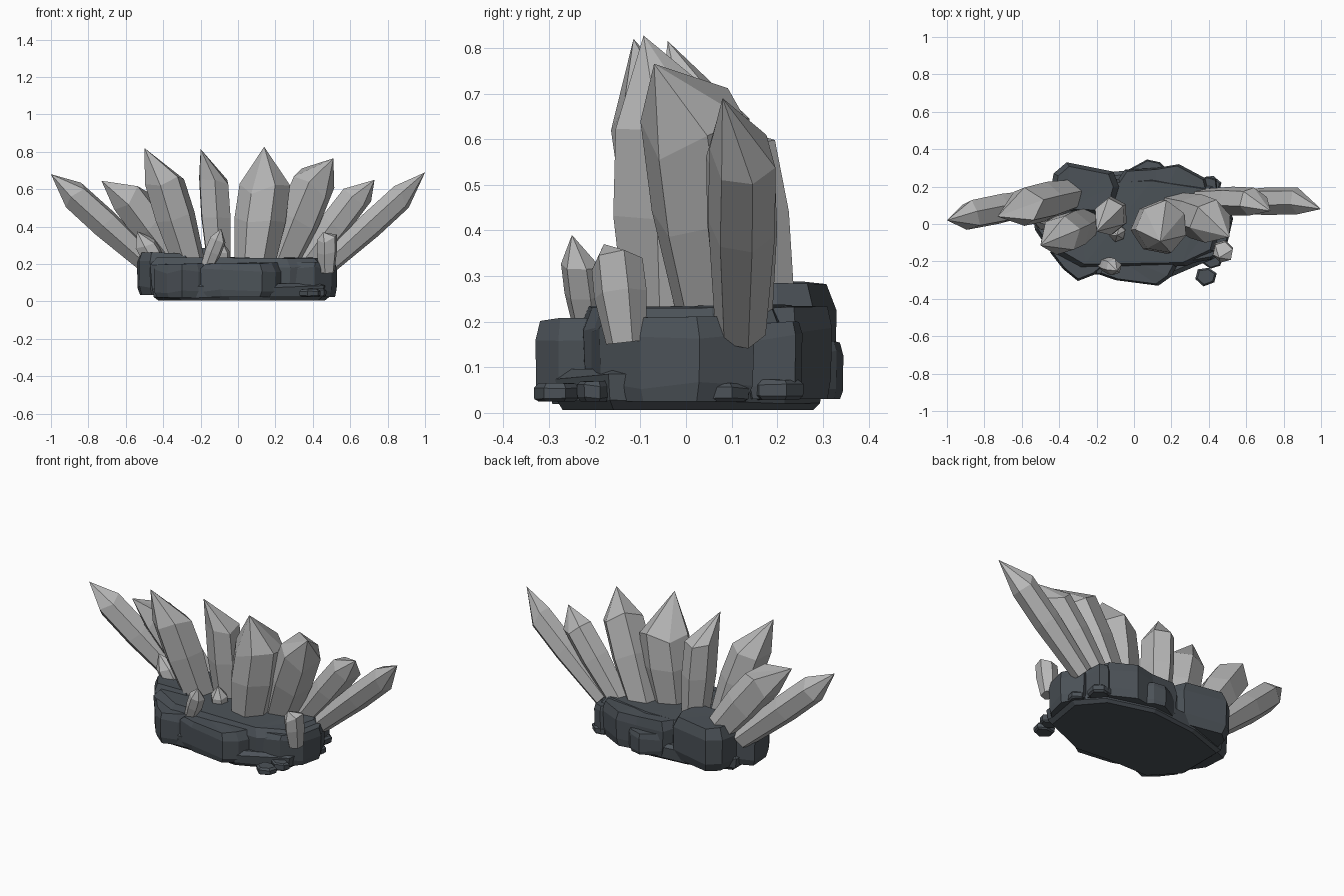
import bpy, bmesh, math, random
from mathutils import Vector

random.seed(7)


def material(name, rgb):
    m = bpy.data.materials.new(name)
    m.diffuse_color = (*rgb, 1)
    return m


CRYSTAL = material("pale grey crystal", (0.47, 0.47, 0.47))
ROCK = material("slate rock", (0.072, 0.085, 0.098))


def finish(bm, name, mat):
    bmesh.ops.recalc_face_normals(bm, faces=bm.faces)
    me = bpy.data.meshes.new(name)
    bm.to_mesh(me)
    bm.free()
    me.materials.append(mat)
    ob = bpy.data.objects.new(name, me)
    bpy.context.collection.objects.link(ob)
    return ob


def skin(bm, rings):
    """Bridge a stack of equally sized vertex rings with quads."""
    n = len(rings[0])
    for a, b in zip(rings, rings[1:]):
        for i in range(n):
            j = (i + 1) % n
            bm.faces.new((a[i], a[j], b[j], b[i]))


def crystal(name, base, shoulder, tip, r, sides=6, turn=0.3, depth=1.0):
    """Faceted shaft, widening to an uneven shoulder, closing to a point."""
    base, shoulder, tip = Vector(base), Vector(shoulder), Vector(tip)
    axis = (shoulder - base).normalized()
    u = axis.cross(Vector((0, 1, 0))).normalized()
    v = axis.cross(u) * depth
    bm = bmesh.new()
    wob = [random.uniform(0.95, 1.06) for _ in range(sides)]
    lift = [random.uniform(-0.35, 0.35) * r for _ in range(sides)]
    rings = []
    for t, s, k in ((0, 0.74, 0), (0.6, 0.98, 0.4), (1, 0.96, 1)):
        c = base.lerp(shoulder, t)
        ring = []
        for i in range(sides):
            a = turn + math.tau * i / sides
            d = (u * math.cos(a) + v * math.sin(a)) * r * s * wob[i]
            ring.append(bm.verts.new(c + d + axis * lift[i] * k))
        rings.append(ring)
    skin(bm, rings)
    bm.faces.new(rings[0])
    p = bm.verts.new(tip)
    for i in range(sides):
        bm.faces.new((rings[-1][i], rings[-1][(i + 1) % sides], p))
    return finish(bm, name, CRYSTAL)


def rock(name, outline, z0, z1, inset=0.88, rough=0.012, tilt=0.0):
    """Slab from a plan outline, with uneven chamfered top and bottom edges."""
    n = len(outline)
    cx = sum(p[0] for p in outline) / n
    cy = sum(p[1] for p in outline) / n
    h = z1 - z0
    bm = bmesh.new()
    rings = []
    for t, s, k in ((0, inset, 0), (0.2, 0.98, 1), (0.8, 1.0, 1.5), (1, inset, 0.5)):
        rings.append([bm.verts.new((cx + (x - cx) * s, cy + (y - cy) * s,
                      z0 + h * t + t * (x - cx) * tilt + k * random.uniform(-rough, rough * 0.6)))
                      for x, y in outline])
    skin(bm, rings)
    for ring in (rings[0], rings[-1]):
        f = bm.faces.new(ring)
        bmesh.ops.triangulate(bm, faces=[f])
    return finish(bm, name, ROCK)


# Large fan of crystals, left to right
crystal("crystal_far_left", (-0.46, 0.13, 0.19), (-0.89, 0.045, 0.58), (-1.0, 0.02, 0.68), 0.085)
crystal("crystal_left", (-0.31, 0.16, 0.19), (-0.58, 0.095, 0.55), (-0.73, 0.04, 0.645), 0.11)
crystal("crystal_tall_left", (-0.25, 0.01, 0.16), (-0.40, -0.065, 0.65), (-0.50, -0.115, 0.82), 0.113)
crystal("crystal_centre_left", (-0.1, 0.06, 0.16), (-0.13, 0.04, 0.64), (-0.20, -0.04, 0.815), 0.09, 6, 0.6, 1.15)
crystal("crystal_centre", (0.09, -0.02, 0.16), (0.15, -0.015, 0.61), (0.14, -0.093, 0.827), 0.145, 7, 0.1)
crystal("crystal_tall_right", (0.21, 0.08, 0.16), (0.405, 0.015, 0.63), (0.51, -0.07, 0.765), 0.12)
crystal("crystal_right", (0.34, 0.13, 0.18), (0.64, 0.12, 0.57), (0.73, 0.07, 0.65), 0.083)
crystal("crystal_far_right", (0.46, 0.12, 0.18), (0.87, 0.125, 0.555), (1.0, 0.08, 0.69), 0.075)

# Small shards near the front
crystal("shard_left", (-0.42, 0.03, 0.18), (-0.495, 0.025, 0.31), (-0.54, 0.02, 0.375), 0.06)
crystal("shard_front", (-0.17, -0.21, 0.17), (-0.11, -0.23, 0.32), (-0.09, -0.25, 0.39), 0.045)
crystal("shard_middle", (-0.09, -0.04, 0.18), (-0.09, -0.05, 0.28), (-0.09, -0.06, 0.33), 0.05)
crystal("shard_right", (0.475, -0.13, 0.155), (0.475, -0.15, 0.335), (0.455, -0.18, 0.37), 0.06)

# Rock bed: broad bottom plate and main slab
rock("bottom_plate", [(-0.46, -0.12), (-0.32, -0.27), (-0.05, -0.27), (0.18, -0.29), (0.46, -0.17),
                      (0.5, 0.08), (0.38, 0.22), (0.1, 0.3), (-0.2, 0.27), (-0.46, 0.18)], 0.006, 0.1, 0.93, 0.008)
rock("main_slab", [(-0.47, -0.13), (-0.29, -0.235), (0.28, -0.225), (0.44, -0.15), (0.5, 0.06),
                   (0.42, 0.2), (0.1, 0.25), (-0.3, 0.23), (-0.48, 0.12)], 0.025, 0.235, 0.92)

# Chunks around the edge
rock("back_left_chunk", [(-0.43, 0.27), (-0.36, 0.33), (-0.11, 0.28), (-0.08, 0.2), (-0.12, 0.05),
                         (-0.38, 0.06), (-0.45, 0.15)], 0.03, 0.285, 0.84)
rock("left_chunk", [(-0.54, 0.12), (-0.53, -0.03), (-0.47, -0.12), (-0.27, -0.1), (-0.22, 0.1), (-0.36, 0.2)],
     0.035, 0.26, 0.88, 0.01, -0.03)
rock("back_right_chunk", [(-0.11, 0.2), (-0.05, 0.29), (0.12, 0.3), (0.24, 0.32), (0.39, 0.24),
                          (0.42, 0.12), (0.1, 0.02), (-0.1, 0.08)], 0.03, 0.232, 0.92)
rock("back_step", [(-0.05, 0.28), (0.07, 0.345), (0.14, 0.33), (0.22, 0.25), (0.0, 0.2)], 0.03, 0.16)
rock("right_back_step", [(0.33, 0.22), (0.39, 0.255), (0.44, 0.24), (0.45, 0.14), (0.36, 0.1)], 0.03, 0.2)
rock("right_chunk", [(0.3, -0.21), (0.41, -0.19), (0.5, -0.1), (0.53, 0.03), (0.47, 0.15), (0.32, 0.1)],
     0.025, 0.215, 0.9)
rock("front_left_chunk", [(-0.45, -0.15), (-0.38, -0.24), (-0.3, -0.305), (-0.21, -0.27), (-0.1, -0.18), (-0.3, -0.08)],
     0.02, 0.2)
rock("front_chunk", [(-0.2, -0.265), (-0.1, -0.3), (0.13, -0.33), (0.2, -0.28), (0.26, -0.17), (-0.18, -0.12)],
     0.025, 0.205, 0.88)

# Flat chips and loose pebbles
for i, (x, y, z, sx, sy, h) in enumerate([(0.385, -0.28, 0.025, 0.06, 0.055, 0.04),
                                          (0.42, -0.2, 0.025, 0.055, 0.04, 0.045),
                                          (0.41, 0.2, 0.028, 0.06, 0.07, 0.045),
                                          (0.46, 0.08, 0.025, 0.055, 0.07, 0.04)]):
    pts = [(x + sx * math.cos(a + 0.3), y + sy * math.sin(a + 0.3) * (0.85 if k % 2 else 1))
           for k, a in enumerate(math.tau * j / 6 for j in range(6))]
    rock(f"pebble_{i + 1}", pts, z, z + h, 0.8, 0.003)
